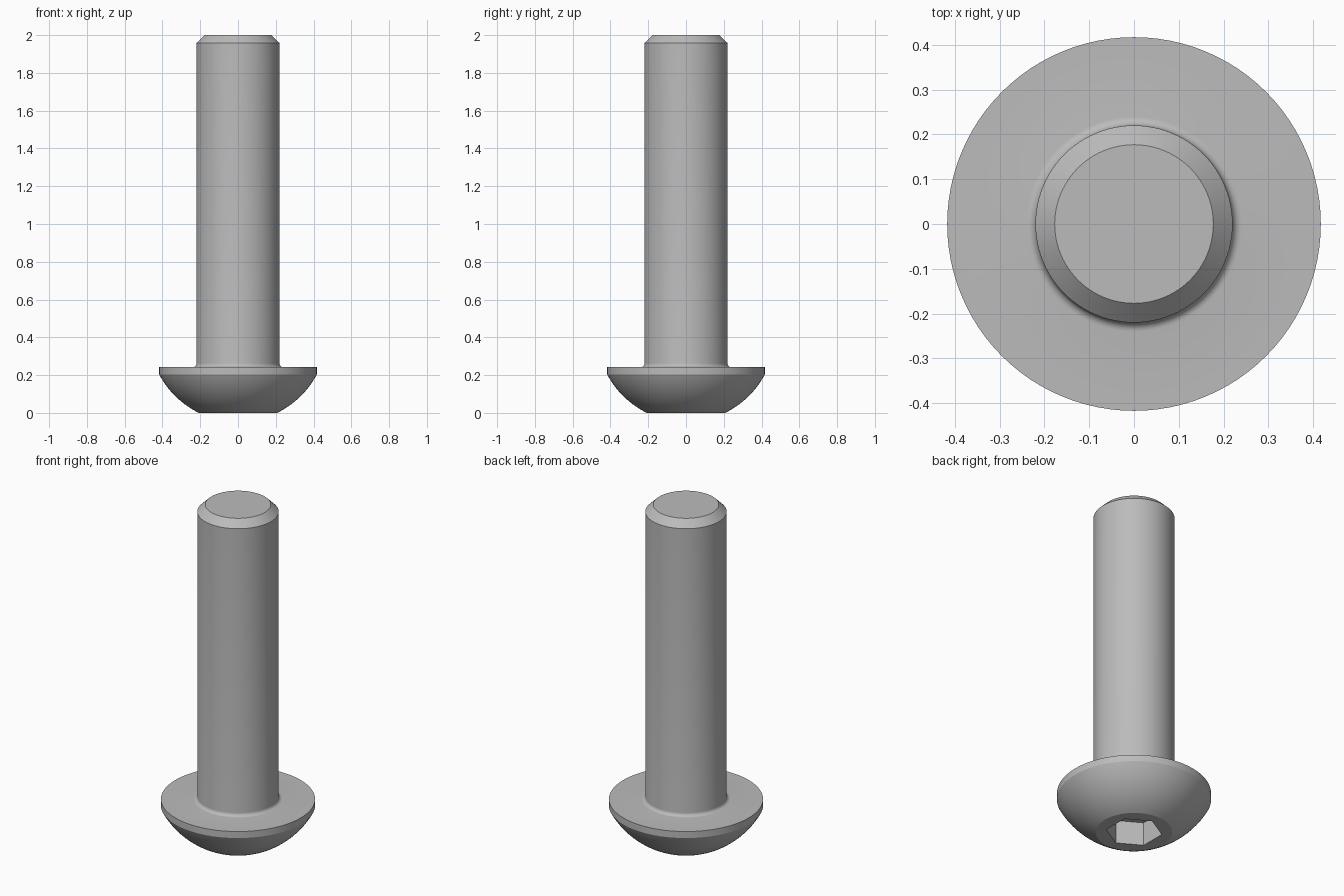
import bpy, bmesh, math

cube = bpy.data.objects.get("Cube")
if cube:
    bpy.data.objects.remove(cube, do_unlink=True)

SEGMENTS = 96
SHANK, HEAD, HEAD_TOP, FILLET = 0.22, 0.417, 0.242, 0.02
FLAT, RIM = 0.207, 0.203          # dome flat radius, height where the dome meets the rim
APOTHEM, DEPTH = 0.132, 0.14      # hex socket

steel = bpy.data.materials.new("grey_steel")
steel.use_nodes = True
colour = (0.5, 0.5, 0.5, 1)
steel.diffuse_color = colour
steel.node_tree.nodes["Principled BSDF"].inputs["Base Color"].default_value = colour


def round_ring(r):
    return lambda a: r


def hex_ring(a):
    sixth = math.pi / 3
    return APOTHEM / math.cos((a + sixth / 2) % sixth - sixth / 2)


# Profile from the shank tip, down round the head and into the socket
profile = [(round_ring(SHANK - 0.043), 2), (round_ring(SHANK), 1.958)]
for i in range(7):
    t = math.pi / 2 * i / 6
    profile.append((round_ring(SHANK + FILLET * (1 - math.cos(t))),
                    HEAD_TOP + FILLET * (1 - math.sin(t))))
profile.append((round_ring(HEAD), HEAD_TOP))

# Domed head: arc centred on the axis
centre = (HEAD**2 - FLAT**2 + RIM**2) / (2 * RIM)
radius = math.hypot(FLAT, centre)
start, end = math.atan2(HEAD, centre - RIM), math.atan2(FLAT, centre)
for i in range(15):
    t = start + (end - start) * i / 14
    profile.append((round_ring(radius * math.sin(t)), centre - radius * math.cos(t)))
profile += [(hex_ring, 0), (hex_ring, DEPTH)]

bm = bmesh.new()
rings = []
for r, z in profile:
    ring = []
    for s in range(SEGMENTS):
        a = 2 * math.pi * s / SEGMENTS
        ring.append(bm.verts.new((r(a) * math.cos(a), r(a) * math.sin(a), z)))
    rings.append(ring)
for upper, lower in zip(rings, rings[1:]):
    for s in range(SEGMENTS):
        n = (s + 1) % SEGMENTS
        bm.faces.new((upper[s], lower[s], lower[n], upper[n]))

# Shank tip and socket floor
bm.faces.new(rings[0])
bm.faces.new(reversed(rings[-1]))
bmesh.ops.recalc_face_normals(bm, faces=bm.faces)

mesh = bpy.data.meshes.new("button_head_bolt")
bm.to_mesh(mesh)
bm.free()
mesh.materials.append(steel)
bolt = bpy.data.objects.new("button_head_bolt", mesh)
bpy.context.collection.objects.link(bolt)

bpy.ops.object.select_all(action="DESELECT")
bolt.select_set(True)
bpy.context.view_layer.objects.active = bolt
bpy.ops.object.shade_smooth_by_angle(angle=math.radians(25))
